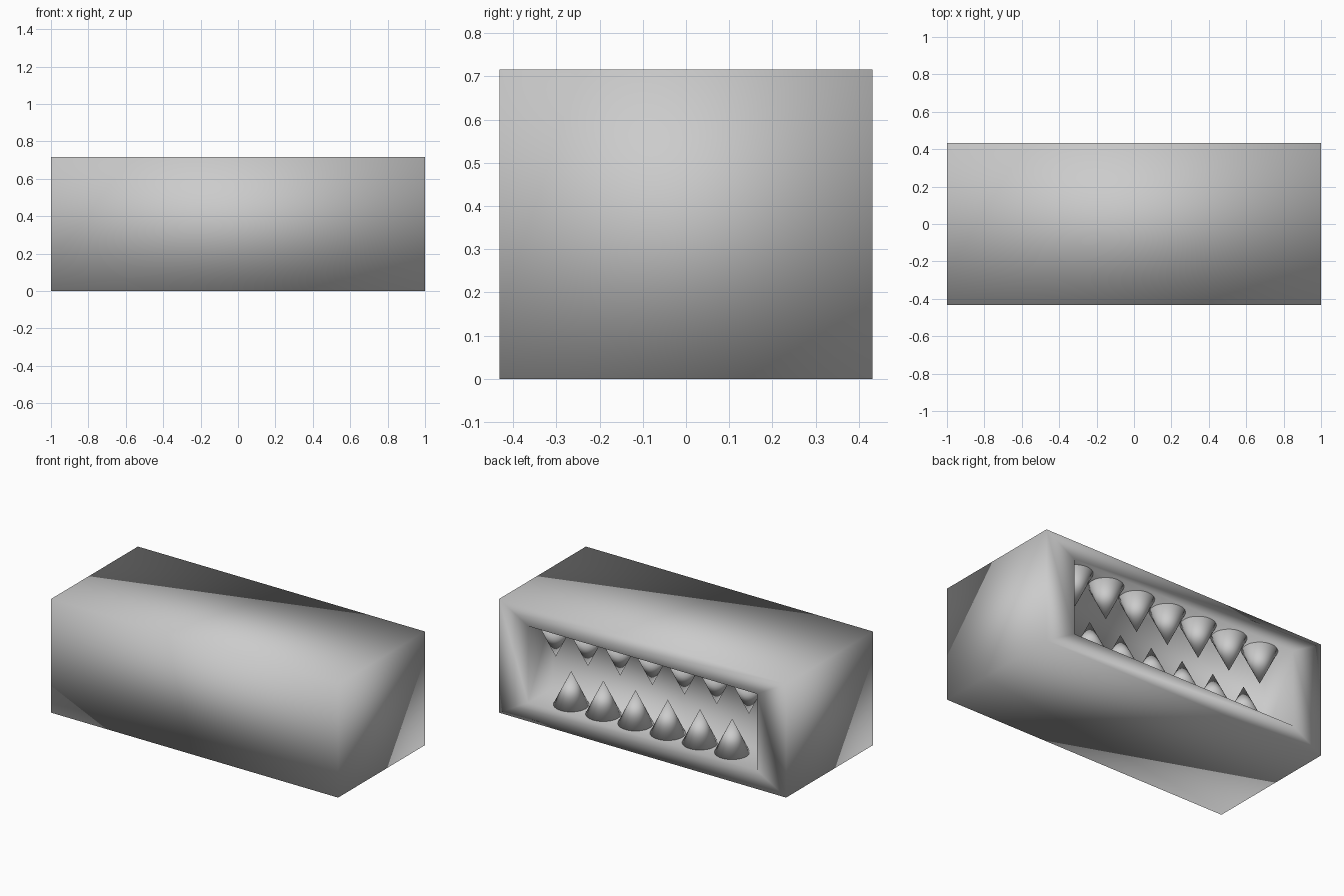
import bpy
import bmesh
from mathutils import Matrix, Vector

WIDTH, DEPTH, HEIGHT = 2.0, 0.864, 0.716
MID = HEIGHT / 2
OPEN_X, OPEN_Z = 0.797, 0.241       # half size of the opening
CAVITY_DEPTH = 0.244
PITCH = 0.2243                      # distance between neighbouring teeth

if "Cube" in bpy.data.objects:
    bpy.data.objects.remove(bpy.data.objects["Cube"])

grey = bpy.data.materials.new("plain grey")
grey.use_nodes = True
colour = (0.6, 0.6, 0.6, 1.0)
grey.diffuse_color = colour
grey.node_tree.nodes["Principled BSDF"].inputs["Base Color"].default_value = colour


def finish(bm, name):
    """Turn a bmesh into a smooth grey object."""
    bmesh.ops.recalc_face_normals(bm, faces=bm.faces)
    for face in bm.faces:
        face.smooth = True
    mesh = bpy.data.meshes.new(name)
    bm.to_mesh(mesh)
    bm.free()
    mesh.materials.append(grey)
    obj = bpy.data.objects.new(name, mesh)
    bpy.context.collection.objects.link(obj)
    return obj


# Box with a recessed mouth in its back side, shaded smooth all over
bm = bmesh.new()
bmesh.ops.create_cube(bm, size=1)
bmesh.ops.scale(bm, vec=(WIDTH, DEPTH, HEIGHT), verts=bm.verts)
bmesh.ops.translate(bm, vec=(0, 0, MID), verts=bm.verts)
back = max(bm.faces, key=lambda f: f.calc_center_median().y)
bmesh.ops.inset_individual(bm, faces=[back], thickness=0.1)
for v in back.verts:
    v.co.x = OPEN_X if v.co.x > 0 else -OPEN_X
    v.co.z = MID + (OPEN_Z if v.co.z > MID else -OPEN_Z)
floor = bmesh.ops.extrude_discrete_faces(bm, faces=[back])["faces"][0]
bmesh.ops.translate(bm, vec=(0, -CAVITY_DEPTH, 0), verts=floor.verts)
finish(bm, "box_body")


def tooth_row(name, count, first_x, up):
    """A row of cones standing on the floor (up=1) or hanging from the ceiling (up=-1)."""
    length = 0.21
    for i in range(count):
        bm = bmesh.new()
        bmesh.ops.create_cone(bm, cap_ends=True, segments=32, radius1=0.102,
                              radius2=0, depth=length)
        bmesh.ops.remove_doubles(bm, verts=bm.verts, dist=0.0001)
        if up < 0:
            bmesh.ops.rotate(bm, verts=bm.verts, matrix=Matrix.Rotation(3.14159265, 3, 'X'))
        tooth = finish(bm, f"{name}_{i + 1}")
        tooth.location = Vector((first_x - i * PITCH, 0.31,
                                 MID - up * (OPEN_Z - length / 2)))


tooth_row("upper_tooth", 7, 0.69, -1)
tooth_row("lower_tooth", 6, 0.583, 1)
